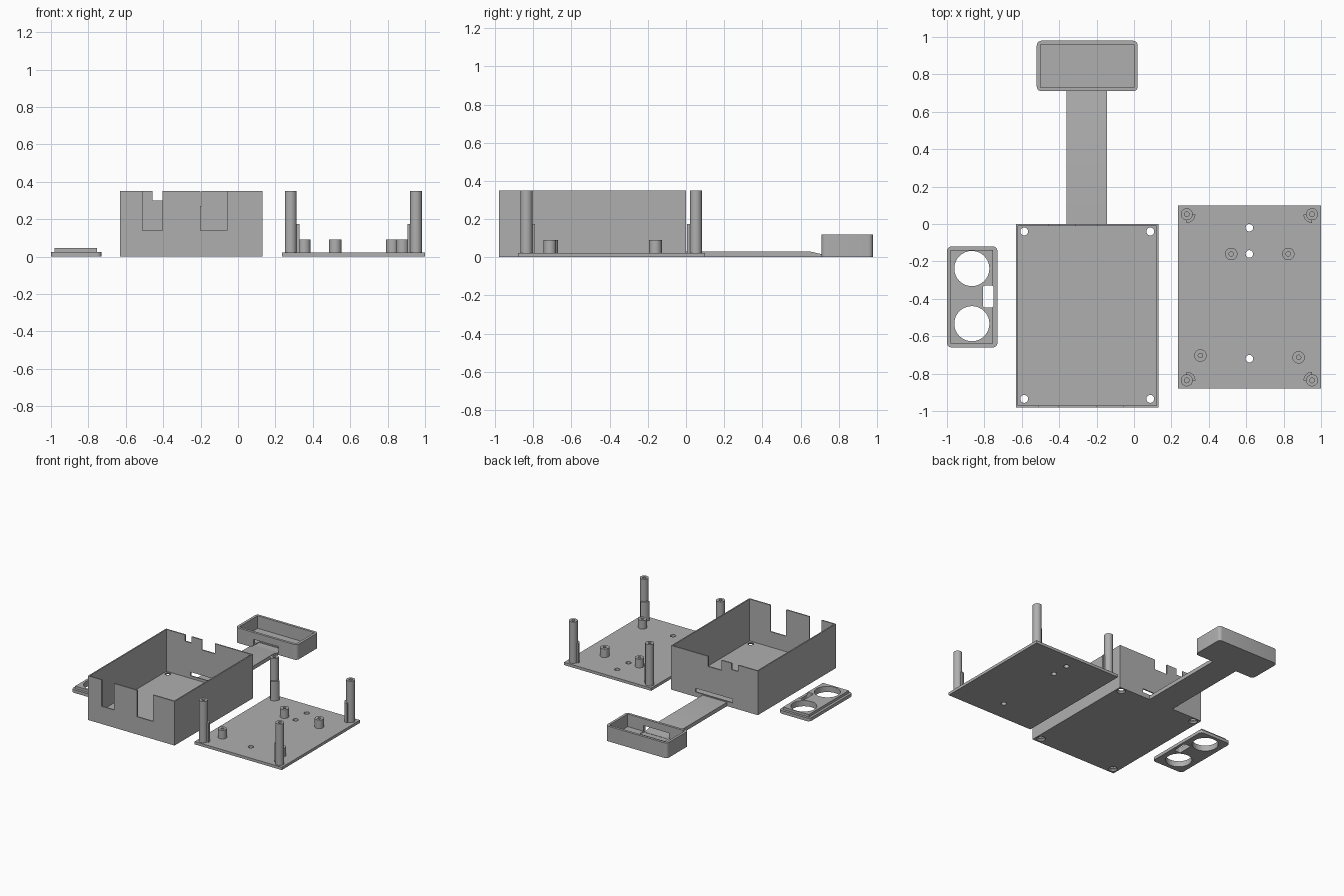
import bpy, bmesh, math
from mathutils import Matrix, Vector

old = bpy.data.objects.get("Cube")
if old:
    bpy.data.objects.remove(old, do_unlink=True)

grey = bpy.data.materials.new("plain grey")
grey.use_nodes = True
tone = (0.43, 0.43, 0.43, 1)
grey.diffuse_color = tone
grey.node_tree.nodes["Principled BSDF"].inputs["Base Color"].default_value = tone


def finish(name, bm):
    bmesh.ops.recalc_face_normals(bm, faces=bm.faces)
    mesh = bpy.data.meshes.new(name)
    bm.to_mesh(mesh)
    bm.free()
    mesh.materials.append(grey)
    ob = bpy.data.objects.new(name, mesh)
    bpy.context.collection.objects.link(ob)
    return ob


def block(name, x0, x1, y0, y1, z0, z1, radius=0):
    """Box between two corners, with optional rounded upright edges."""
    bm = bmesh.new()
    size = Vector((x1 - x0, y1 - y0, z1 - z0))
    mid = Vector((x0 + x1, y0 + y1, z0 + z1)) / 2
    bmesh.ops.create_cube(bm, size=1, matrix=Matrix.Translation(mid) @ Matrix.Diagonal(size).to_4x4())
    if radius:
        upright = [e for e in bm.edges if abs(e.verts[0].co.z - e.verts[1].co.z) > 1e-5]
        bmesh.ops.bevel(bm, geom=upright, offset=radius, segments=6, profile=0.5, affect='EDGES')
    return finish(name, bm)


def tube(name, x, y, z0, z1, r, r_top=None):
    bm = bmesh.new()
    bmesh.ops.create_cone(bm, cap_ends=True, segments=32, radius1=r, radius2=r if r_top is None else r_top,
                          depth=z1 - z0, matrix=Matrix.Translation((x, y, (z0 + z1) / 2)))
    return finish(name, bm)


def prism(name, points, shift):
    """Extrude a flat outline along a vector."""
    bm = bmesh.new()
    face = bm.faces.new([bm.verts.new(p) for p in points])
    ext = bmesh.ops.extrude_face_region(bm, geom=[face])
    bmesh.ops.translate(bm, vec=shift, verts=[v for v in ext["geom"] if isinstance(v, bmesh.types.BMVert)])
    return finish(name, bm)


def cut(ob, *cutters):
    for c in cutters:
        c.hide_render = True
        mod = ob.modifiers.new("cut", 'BOOLEAN')
        mod.operation, mod.solver, mod.object = 'DIFFERENCE', 'EXACT', c
        with bpy.context.temp_override(object=ob, active_object=ob):
            bpy.ops.object.modifier_apply(modifier=mod.name)
        bpy.data.objects.remove(c, do_unlink=True)


# Open case with thin walls
case = block("case", -0.63, 0.13, -0.98, 0, 0, 0.35)
cut(case, block("cavity", -0.62, 0.12, -0.97, -0.01, 0.018, 0.5))

# Wall notches: two at the front, two at the back, and a cable slot
for x0, x1, y, z0, z1 in [(-0.51, -0.403, -0.975, 0.14, 0.5), (-0.2, -0.06, -0.975, 0.14, 0.5),
                          (-0.457, -0.4, -0.005, 0.3, 0.5), (-0.31, -0.195, -0.005, 0.27, 0.5),
                          (-0.41, -0.085, -0.005, 0.038, 0.068)]:
    cut(case, block("notch", x0, x1, y - 0.012, y + 0.012, z0, z1))

# Countersunk screw holes in the case floor
for x in (-0.587, 0.087):
    for y in (-0.04, -0.935):
        cut(case, tube("hole", x, y, -0.1, 0.1, 0.021),
            tube("sink", x, y, -0.002, 0.012, 0.034, 0.021))

# Connecting strap that slopes down toward the tray
prism("strap", [(-0.36, y, z) for y, z in
                [(-0.005, 0), (0.73, 0), (0.73, 0.016), (0.71, 0.016), (0.65, 0.03), (-0.005, 0.03)]],
      (0.215, 0, 0))

# Rounded tray with a cable opening in the wall facing the case
tray = block("tray", -0.52, 0.02, 0.71, 0.98, 0, 0.12, 0.025)
cut(tray, block("cavity", -0.5, 0, 0.73, 0.96, 0.02, 0.3),
    block("opening", -0.36, -0.14, 0.7, 0.78, 0.014, 0.065))

# Sensor cover: rounded plate with a raised lip, two round windows and a slot
plate = block("cover_plate", -1, -0.73, -0.66, -0.12, 0, 0.025, 0.025)
lip = block("cover_lip", -0.98, -0.753, -0.64, -0.14, 0.024, 0.045)
for part in (plate, lip):
    for y in (-0.238, -0.533):
        cut(part, tube("window", -0.867, y, -0.1, 0.1, 0.094))
    cut(part, block("slot", -0.807, -0.752, -0.447, -0.328, -0.1, 0.1, 0.01))

# Lid plate with three through holes
lid = block("lid", 0.235, 1, -0.88, 0.1, 0, 0.022)
for y in (-0.02, -0.16, -0.72):
    cut(lid, tube("hole", 0.617, y, -0.1, 0.1, 0.02))

# Corner screw posts, each with a quarter-ring support facing the lid centre
for x, sx in ((0.282, 1), (0.952, -1)):
    for y, sy in ((0.052, -1), (-0.836, 1)):
        side = ("left" if x > 0.6 else "right") + ("_back" if y > 0 else "_front")
        post = tube("post_" + side, x, y, 0.02, 0.35, 0.032)
        cut(post, tube("bore", x, y, 0.1, 0.4, 0.013))
        arc = [math.radians(a) for a in range(0, 91, 10)]
        ring = [(0.046, a) for a in arc] + [(0.03, a) for a in reversed(arc)]
        prism("post_support_" + side,
              [(x + sx * r * math.cos(a), y + sy * r * math.sin(a), 0.02) for r, a in ring],
              (0, 0, 0.155))

# Short board standoffs
for i, (x, y) in enumerate([(0.52, -0.16), (0.825, -0.16), (0.355, -0.703), (0.88, -0.713)]):
    standoff = tube(f"standoff_{i + 1}", x, y, 0.02, 0.09, 0.033)
    cut(standoff, tube("bore", x, y, 0.03, 0.2, 0.012))

# Smooth the round surfaces and keep the edges sharp
bpy.ops.object.select_all(action='DESELECT')
for ob in bpy.context.collection.objects:
    if ob.type == 'MESH' and grey.name in ob.data.materials:
        ob.select_set(True)
        bpy.context.view_layer.objects.active = ob
bpy.ops.object.shade_smooth_by_angle(angle=math.radians(30))
